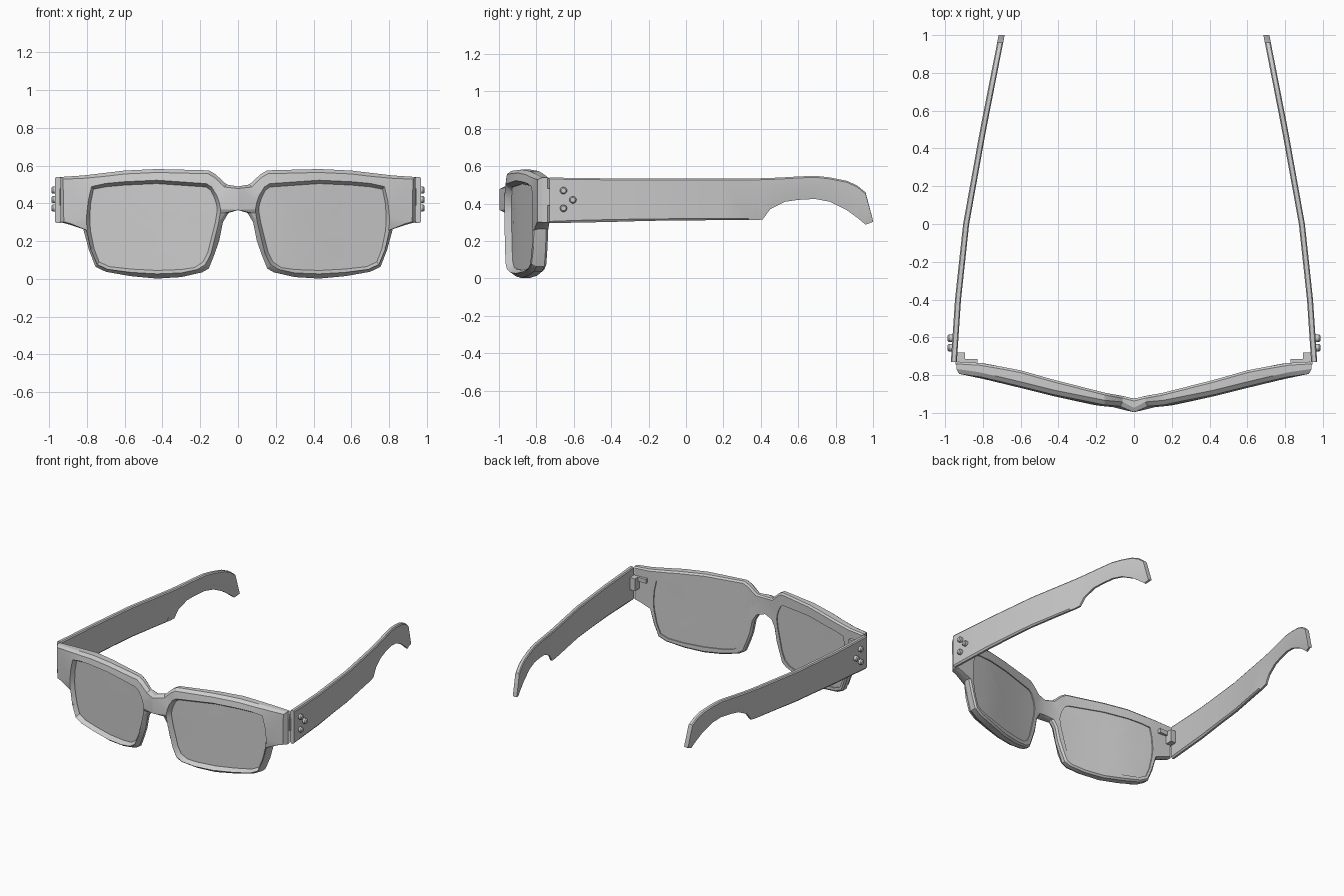
import bpy, bmesh, math
from mathutils import Vector

if "Cube" in bpy.data.objects:
    bpy.data.objects.remove(bpy.data.objects["Cube"])

# Curves seen from above: front and back of the frame, outer side of the temples
FRONT = [(0, -.997), (.05, -.967), (.1, -.963), (.2, -.953), (.4, -.91), (.6, -.86), (.8, -.812), (.95, -.79)]
BACK = [(0, -.925), (.05, -.912), (.1, -.904), (.2, -.885), (.4, -.832), (.6, -.775), (.8, -.737), (.95, -.728)]
SIDE = [(-.73, .97), (-.4, .948), (0, .905), (.5, .815), (1, .717)]

# Half outline of the frame, and the matching points of the lens opening (x, z)
OUTER = [(0, .49), (.06, .50), (.12, .555), (.155, .575), (.43, .582), (.6, .574), (.7, .562),
         (.82, .548), (.94, .54), (.94, .30), (.9, .29), (.82, .265), (.79, .155), (.755, .065),
         (.70, .038), (.57, .015), (.43, .002), (.3, .01), (.19, .035), (.155, .055),
         (.125, .13), (.10, .20), (.08, .30), (.05, .35), (0, .365)]
INNER = [(.115, .40), (.125, .43), (.145, .47), (.17, .487), (.43, .505), (.6, .497), (.7, .488),
         (.765, .475), (.78, .40), (.785, .33), (.785, .30), (.78, .25), (.762, .16), (.735, .09),
         (.68, .065), (.56, .052), (.43, .045), (.3, .05), (.23, .06), (.185, .09),
         (.16, .14), (.14, .22), (.12, .30), (.112, .35), (.11, .37)]
N = len(OUTER)


def interp(table, t):
    for (a, va), (b, vb) in zip(table, table[1:]):
        if t <= b:
            return va + (vb - va) * (t - a) / (b - a)
    return table[-1][1]


def make(name, verts, faces, mirror=True, angle=25):
    """Mesh object, mirrored across x = 0."""
    bm = bmesh.new()
    for s in ((1, -1) if mirror else (1,)):
        vs = [bm.verts.new((v[0] * s, v[1], v[2])) for v in verts]
        for f in faces:
            bm.faces.new([vs[i] for i in f])
    bmesh.ops.remove_doubles(bm, verts=bm.verts, dist=1e-4)
    bmesh.ops.recalc_face_normals(bm, faces=bm.faces)
    me = bpy.data.meshes.new(name)
    bm.to_mesh(me)
    bm.free()
    ob = bpy.data.objects.new(name, me)
    bpy.context.collection.objects.link(ob)
    bpy.ops.object.select_all(action='DESELECT')
    ob.select_set(True)
    bpy.context.view_layer.objects.active = ob
    bpy.ops.object.shade_smooth_by_angle(angle=math.radians(angle))
    return ob


def shift(src, dst, d):
    """Move each point of src by d towards its partner in dst; bridge ends stay on x = 0."""
    out = []
    for p, q in zip(src, dst):
        v = Vector(p) + (Vector(q) - Vector(p)).normalized() * d
        out.append((0 if p[0] == 0 else v.x, v.y))
    return out


# Frame front: rings running round the rim section, closed back to the first
rings = [(shift(OUTER, INNER, .012), BACK, 0), (OUTER, BACK, -.012), (OUTER, FRONT, .024),
         (shift(OUTER, INNER, .018), FRONT, 0), (shift(INNER, OUTER, .018), FRONT, -.008),
         (INNER, FRONT, .022), (INNER, BACK, 0)]
verts, faces = [], []
for pts, table, dy in rings:
    verts += [(x, interp(table, x) + dy, z) for x, z in pts]
for k in range(len(rings)):
    k2 = (k + 1) % len(rings)
    for i in range(N if k > 2 else N - 1):
        j = (i + 1) % N
        faces.append((k * N + i, k * N + j, k2 * N + j, k2 * N + i))
make("frame_front", verts, faces)

# Lenses: curved slabs filling the openings
verts, faces = [], []
cx, cz = .45, .28
for table, dy in ((FRONT, .028), (BACK, -.008)):
    for t in (1, .7, .35):
        for x, z in INNER:
            px = cx + (x - cx) * t
            verts.append((px, interp(table, px) + dy, cz + (z - cz) * t))
centre = len(verts)
verts += [(cx, interp(FRONT, cx) + .028, cz), (cx, interp(BACK, cx) - .008, cz)]
for i in range(N):
    j = (i + 1) % N
    for a in (0, 1, 3, 4):
        faces.append((a * N + i, a * N + j, (a + 1) * N + j, (a + 1) * N + i))
    faces += [(i, j, 3 * N + j, 3 * N + i), (2 * N + i, 2 * N + j, centre),
              (5 * N + i, 5 * N + j, centre + 1)]
make("lenses", verts, faces)

# Temples: stations along y with top, start of lower bevel, and bottom heights
STATIONS = [(-.73, .54, .305, .295), (-.6, .537, .31, .298), (-.4, .535, .315, .302),
            (-.2, .535, .318, .308), (0, .535, .32, .31), (.2, .535, .32, .312),
            (.335, .535, .32, .312), (.38, .535, .43, .312), (.41, .536, .462, .315),
            (.45, .537, .475, .37), (.53, .541, .485, .41), (.6, .545, .49, .42),
            (.69, .549, .49, .425), (.77, .54, .48, .41), (.86, .522, .445, .365),
            (.915, .497, .405, .325), (.96, .46, .36, .288), (1.0, .31, .306, .302)]
verts, faces = [], []
for y, top, mid, bot in STATIONS:
    x, w = interp(SIDE, y), .032
    c = min(.008, (top - mid) * .4)
    verts += [(x - .006, y, top), (x, y, top - c), (x, y, mid), (x - .009, y, bot),
              (x - w + .009, y, bot), (x - w, y, mid), (x - w, y, top - c), (x - w + .006, y, top)]
for s in range(len(STATIONS) - 1):
    for i in range(8):
        j = (i + 1) % 8
        faces.append((s * 8 + i, s * 8 + j, s * 8 + 8 + j, s * 8 + 8 + i))
faces += [tuple(range(8)), tuple(range(len(verts) - 8, len(verts)))]
make("temples", verts, faces)

# Rivets: three round studs on each temple
verts, faces = [], []
for y, z in ((-.655, .47), (-.605, .42), (-.655, .375)):
    o, n = len(verts), 14
    for x, r in ((.955, .019), (.981, .019), (.988, .013)):
        verts += [(x, y + r * math.cos(a * math.tau / n), z + r * math.sin(a * math.tau / n))
                  for a in range(n)]
    for k in (0, n):
        faces += [(o + k + i, o + k + (i + 1) % n, o + k + n + (i + 1) % n, o + k + n + i)
                  for i in range(n)]
    faces += [tuple(range(o, o + n)), tuple(range(o + 2 * n, o + 3 * n))]
make("rivets", verts, faces, angle=35)

# Hinges: plate on the frame and knuckle against the temple
verts, faces = [], []
for x0, x1, y0, y1, z0, z1 in ((.83, .90, -.745, -.715, .45, .48),
                               (.895, .945, -.745, -.68, .39, .48)):
    o = len(verts)
    verts += [(x, y, z) for x in (x0, x1) for y in (y0, y1) for z in (z0, z1)]
    faces += [tuple(o + i for i in f) for f in ((0, 1, 3, 2), (4, 5, 7, 6), (0, 1, 5, 4),
                                                (2, 3, 7, 6), (0, 2, 6, 4), (1, 3, 7, 5))]
make("hinges", verts, faces)
